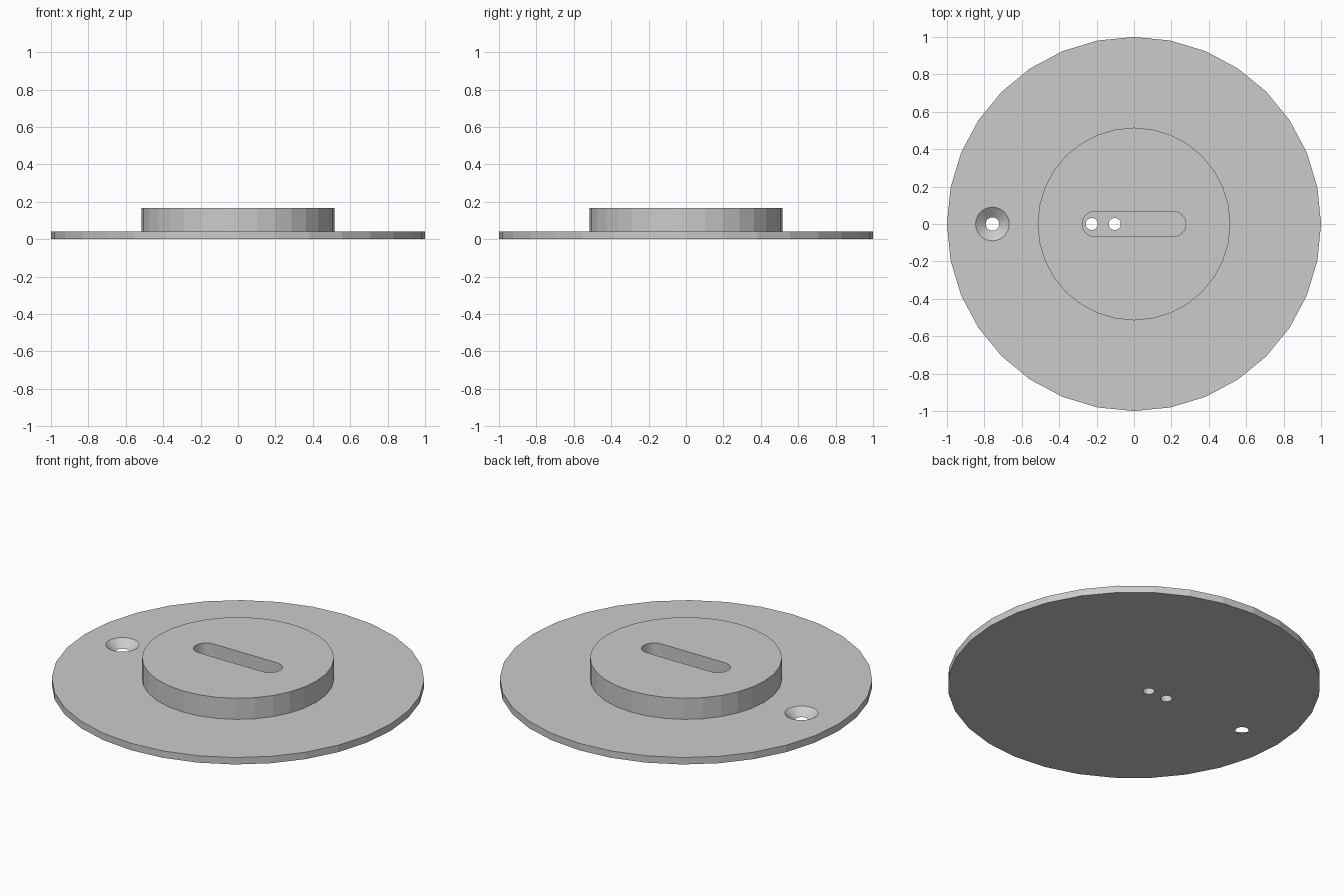
import bpy, bmesh, math

if "Cube" in bpy.data.objects:
    bpy.data.objects.remove(bpy.data.objects["Cube"])

grey = bpy.data.materials.new("plain grey")
grey.diffuse_color = (0.6, 0.6, 0.6, 1)
grey.use_nodes = True
grey.node_tree.nodes["Principled BSDF"].inputs["Base Color"].default_value = grey.diffuse_color

PLATE_TOP, BOSS_TOP = 0.041, 0.166


def circle(r, n, z, cx=0.0):
    return [(cx + r * math.cos(2 * math.pi * i / n), r * math.sin(2 * math.pi * i / n), z)
            for i in range(n)]


def stadium(half, r, z, n=12):
    pts = []
    for side, start in ((1, -math.pi / 2), (-1, math.pi / 2)):
        for i in range(n + 1):
            a = start + math.pi * i / n
            pts.append((side * (half - r) + r * math.cos(a), r * math.sin(a), z))
    return pts


def loft(name, rings):
    """Closed solid through a stack of rings, capped at both ends."""
    bm = bmesh.new()
    vs = [[bm.verts.new(p) for p in ring] for ring in rings]
    n = len(vs[0])
    for a, b in zip(vs, vs[1:]):
        for i in range(n):
            j = (i + 1) % n
            bm.faces.new((a[i], a[j], b[j], b[i]))
    bm.faces.new(vs[0][::-1])
    bm.faces.new(vs[-1])
    bmesh.ops.recalc_face_normals(bm, faces=bm.faces)
    me = bpy.data.meshes.new(name)
    bm.to_mesh(me)
    bm.free()
    me.materials.append(grey)
    ob = bpy.data.objects.new(name, me)
    bpy.context.collection.objects.link(ob)
    return ob


# Flat disc with raised round boss
body = loft("flanged_disc", [circle(1, 32, 0), circle(1, 32, PLATE_TOP),
                             circle(0.515, 32, PLATE_TOP), circle(0.515, 32, BOSS_TOP)])

# Cutters: slot, two cable holes, countersunk screw hole
cutters = [loft("slot_cutter", [stadium(0.277, 0.068, PLATE_TOP), stadium(0.277, 0.068, 0.3)])]
for x in (-0.226, -0.103):
    cutters.append(loft("small_hole_cutter", [circle(0.032, 32, -0.1, x), circle(0.032, 32, 0.1, x)]))
slope = (0.09 - 0.036) / PLATE_TOP
cutters.append(loft("countersink_cutter", [circle(0.036 - 0.01 * slope, 32, -0.01, -0.757),
                                           circle(0.09 + 0.01 * slope, 32, PLATE_TOP + 0.01, -0.757)]))

bpy.context.view_layer.objects.active = body
for c in cutters:
    c.hide_render = True
    m = body.modifiers.new("cut", 'BOOLEAN')
    m.operation, m.solver, m.object = 'DIFFERENCE', 'EXACT', c
    bpy.ops.object.modifier_apply(modifier=m.name)
for c in cutters:
    bpy.data.objects.remove(c)
